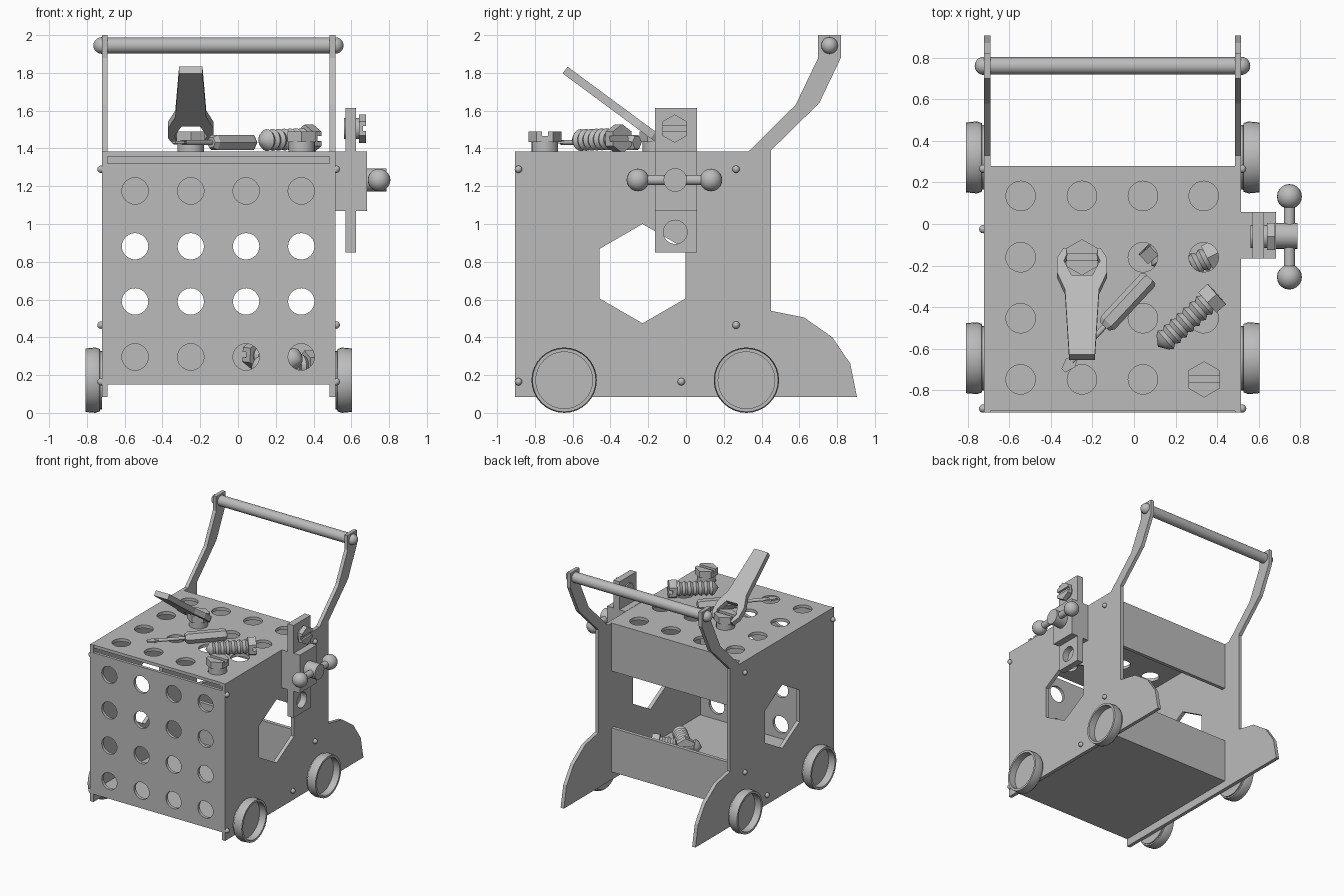
import bpy, bmesh, math
from mathutils import Matrix, Vector

if "Cube" in bpy.data.objects:
    bpy.data.objects.remove(bpy.data.objects["Cube"])

grey = bpy.data.materials.new("plain_grey")
grey.diffuse_color = (0.5, 0.5, 0.5, 1)
grey.use_nodes = True
grey.node_tree.nodes["Principled BSDF"].inputs["Base Color"].default_value = grey.diffuse_color

# local (u, v, w) -> world: side plates (y, z, x), front plates (x, z, -y)
SIDE = Matrix(((0, 0, 1, 0), (1, 0, 0, 0), (0, 1, 0, 0), (0, 0, 0, 1)))
FRONT = Matrix(((1, 0, 0, 0), (0, 0, -1, 0), (0, 1, 0, 0), (0, 0, 0, 1)))
T = Matrix.Translation


def along(p, q):
    d = Vector(q) - Vector(p)
    return T(p) @ d.to_track_quat('Z', 'Y').to_matrix().to_4x4()


def ring(u, v, r, n=24, turn=0.0):
    return [(u + r * math.cos(turn + 2 * math.pi * i / n),
             v + r * math.sin(turn + 2 * math.pi * i / n)) for i in range(n)]


def rect(u0, v0, u1, v1):
    return [(u0, v0), (u1, v0), (u1, v1), (u0, v1)]


def plate(name, outline, holes, w0, w1, m):
    """Flat board with holes, cut from a filled curve."""
    cu = bpy.data.curves.new(name, 'CURVE')
    cu.dimensions, cu.fill_mode, cu.extrude = '2D', 'BOTH', (w1 - w0) / 2
    for pts in [outline] + holes:
        s = cu.splines.new('POLY')
        s.points.add(len(pts) - 1)
        for p, (u, v) in zip(s.points, pts):
            p.co = (u, v, 0, 1)
        s.use_cyclic_u = True
    tmp = bpy.data.objects.new(name, cu)
    bpy.context.collection.objects.link(tmp)
    bpy.context.view_layer.update()
    me = bpy.data.meshes.new_from_object(tmp.evaluated_get(bpy.context.evaluated_depsgraph_get()))
    bpy.data.objects.remove(tmp)
    bm = bmesh.new()
    bm.from_mesh(me)
    bm.transform(m @ T((0, 0, (w0 + w1) / 2)))
    return finish(name, bm)


def finish(name, bm, smooth=False):
    bmesh.ops.remove_doubles(bm, verts=bm.verts, dist=1e-5)
    bmesh.ops.recalc_face_normals(bm, faces=bm.faces)
    me = bpy.data.meshes.new(name)
    bm.to_mesh(me)
    bm.free()
    me.materials.append(grey)
    ob = bpy.data.objects.new(name, me)
    bpy.context.collection.objects.link(ob)
    for f in me.polygons:
        f.use_smooth = False
    if smooth:
        bpy.ops.object.select_all(action='DESELECT')
        ob.select_set(True)
        bpy.context.view_layer.objects.active = ob
        bpy.ops.object.shade_smooth_by_angle(angle=math.radians(35))
    return ob


def prism(bm, pts, w0, w1, m):
    lo = [bm.verts.new(m @ Vector((u, v, w0))) for u, v in pts]
    hi = [bm.verts.new(m @ Vector((u, v, w1))) for u, v in pts]
    bm.faces.new(lo[::-1])
    bm.faces.new(hi)
    for i in range(len(pts)):
        j = (i + 1) % len(pts)
        bm.faces.new((lo[i], lo[j], hi[j], hi[i]))


def lathe(bm, profile, m, n=24):
    rows = []
    for r, w in profile:
        if r == 0:
            rows.append([bm.verts.new(m @ Vector((0, 0, w)))] * n)
        else:
            rows.append([bm.verts.new(m @ Vector((u, v, w))) for u, v in ring(0, 0, r, n)])
    for a, b in zip(rows, rows[1:]):
        for i in range(n):
            j = (i + 1) % n
            bm.faces.new(list(dict.fromkeys((a[i], a[j], b[j], b[i]))))


def rod(bm, r, w0, w1, m, n=24):
    lathe(bm, [(0, w0), (r, w0), (r, w1), (0, w1)], m, n)


def ball(bm, c, r, n=20):
    bmesh.ops.create_uvsphere(bm, u_segments=n, v_segments=n // 2, radius=r, matrix=T(c))


def block(name, x0, x1, y0, y1, z0, z1):
    bm = bmesh.new()
    prism(bm, rect(x0, y0, x1, y1), z0, z1, Matrix())
    return finish(name, bm)


def bolt(name, m, shaft_r, shaft, head_r, head, threads=0):
    """Slotted hexagon bolt, optionally with a threaded pointed shaft."""
    bm = bmesh.new()
    if threads:
        prof, step = [(0, 0), (shaft_r * .5, .02)], (shaft - .03) / threads
        for i in range(threads):
            w = .03 + i * step
            prof += [(shaft_r * .76, w), (shaft_r, w + step * .5)]
        lathe(bm, prof + [(shaft_r * .76, shaft), (0, shaft)], m)
    else:
        rod(bm, shaft_r, 0, shaft, m)
    mid, top, s, c = shaft + head * .55, shaft + head, head_r * .18, head_r * .866
    prism(bm, ring(0, 0, head_r, 6, math.pi / 6), shaft, mid, m)
    for k in (1, -1):
        prism(bm, [(c * k, s * k), (c * k, head_r * .5 * k), (0, head_r * k),
                   (-c * k, head_r * .5 * k), (-c * k, s * k)], mid, top, m)
    return finish(name, bm, True)


# side panels with handle arms and rear feet
profile = [(-.905, .085), (.905, .085), (.87, .26), (.775, .4), (.625, .505), (.45, .54),
           (.45, 1.39), (.705, 1.64), (.82, 1.88), (.82, 2), (.70, 2), (.70, 1.88),
           (.58, 1.63), (.33, 1.383), (-.905, 1.383)]
hexagon = ring(-.23, .737, .263, 6, math.pi / 6)
plate("left_side_panel", profile, [hexagon], -.72, -.69, SIDE)
plate("right_side_panel", profile, [hexagon], .485, .515, SIDE)

# perforated front and top boards, shelf and back boards
cols = (-.545, -.25, .043, .335)
plate("front_panel", rect(-.69, .15, .485, 1.32),
      [ring(x, z, .07) for x in cols for z in (.296, .59, .882, 1.175)], .88, .905, FRONT)
plate("top_board", rect(-.69, -.9, .485, .28),
      [ring(x, y, .071) for x in cols for y in (.135, -.16, -.453, -.747)], 1.358, 1.383, Matrix())
block("bottom_shelf", -.69, .485, -.88, .28, .15, .18)
block("upper_back_board", -.69, .485, .25, .28, .985, 1.358)
block("lower_back_board", -.69, .485, .25, .28, .15, .515)

# push handle with end caps
bm = bmesh.new()
rod(bm, .042, -.735, .525, T((0, .76, 1.945)) @ SIDE)
for x in (-.722, .515):
    ball(bm, (x, .76, 1.945), .044)
finish("push_handle", bm, True)

# wheels and panel studs on both sides
for side, x, sx in (("left", -.72, -1), ("right", .515, 1)):
    for end, y in (("front", -.645), ("rear", .32)):
        bm = bmesh.new()
        lathe(bm, [(0, 0), (.155, 0), (.155, .01), (.165, .012), (.173, .035), (.168, .088),
                   (.15, .088), (.15, .03), (0, .03)],
              T((x, y, .173)) @ Matrix.Diagonal((sx, 1, 1, 1)) @ SIDE, 32)
        finish(f"{side}_{end}_wheel", bm, True)
    bm = bmesh.new()
    for y, z in ((-.887, 1.29), (.265, 1.29), (.265, .465), (-.887, .165), (-.025, .165)):
        ball(bm, (x + sx * .005, y, z), .02, 12)
    finish(f"{side}_studs", bm, True)

# vise: blocks, jaw plate, hub, crank bar with knobs
block("vise_inner_block", .515, .57, -.165, .057, 1.07, 1.385)
block("vise_outer_block", .625, .682, -.165, .057, 1.07, 1.385)
plate("vise_jaw", rect(-.165, .85, .057, 1.615), [ring(-.057, .957, .063)], .57, .625, SIDE)
bm = bmesh.new()
rod(bm, .062, .68, .787, T((0, -.057, 1.233)) @ SIDE)
finish("vise_hub", bm, True)
bm = bmesh.new()
rod(bm, .027, 0, .38, along((.747, -.25, 1.233), (.747, .13, 1.233)))
for y in (-.255, .132):
    ball(bm, (.747, y, 1.233), .06)
finish("vise_crank", bm, True)
bolt("vise_bolt", T((.56, -.06, 1.505)) @ SIDE, .056, .08, .075, .038)

# bolts standing in the top board
bolt("front_bolt", T((.337, -.747, 1.36)), .07, .075, .087, .056)
bolt("rear_bolt", T((-.25, -.16, 1.36)), .07, .075, .087, .056)

# threaded screws: one on top, two in the box
bolt("top_screw", along((.115, -.59, 1.443), (.4, -.335, 1.452)), .058, .32, .076, .06, 7)
bolt("box_screw_a", along((.07, -.31, .24), (.38, -.15, .255)), .058, .32, .076, .06, 7)
bolt("box_screw_b", along((.33, -.38, .28), (.07, -.1, .31)), .058, .32, .076, .06, 7)

# wrench leaning on the rear bolt
half = [(.062, 0), (.082, .39), (.12, .49), (.12, .58), (.09, .635), (.06, .635),
        (.087, .56), (.05, .475)]
outline = half + [(-u, v) for u, v in half[::-1]]
lean = T((-.25, -.64, 1.815)) @ Matrix.Rotation(math.atan2(-.594, .804), 4, 'X')
plate("wrench", outline, [], -.022, .022, lean)

# screwdriver: hexagonal grip, thin shaft, flat tip
m = along((-.34, -.705, 1.432), (.08, -.255, 1.432))
bm = bmesh.new()
lathe(bm, [(0, .29), (.03, .29), (.046, .315), (.046, .595), (.036, .61), (0, .61)], m, 6)
rod(bm, .013, .06, .3, m, 12)
finish("screwdriver_grip", bm)
d = Matrix.Translation((-.34, -.705, 1.432)) @ Matrix.Rotation(math.atan2(.45, .42), 4, 'Z')
plate("screwdriver_tip", [(0, -.012), (.05, -.03), (.09, -.012), (.09, .012), (.05, .03), (0, .012)],
      [], -.007, .007, d)
